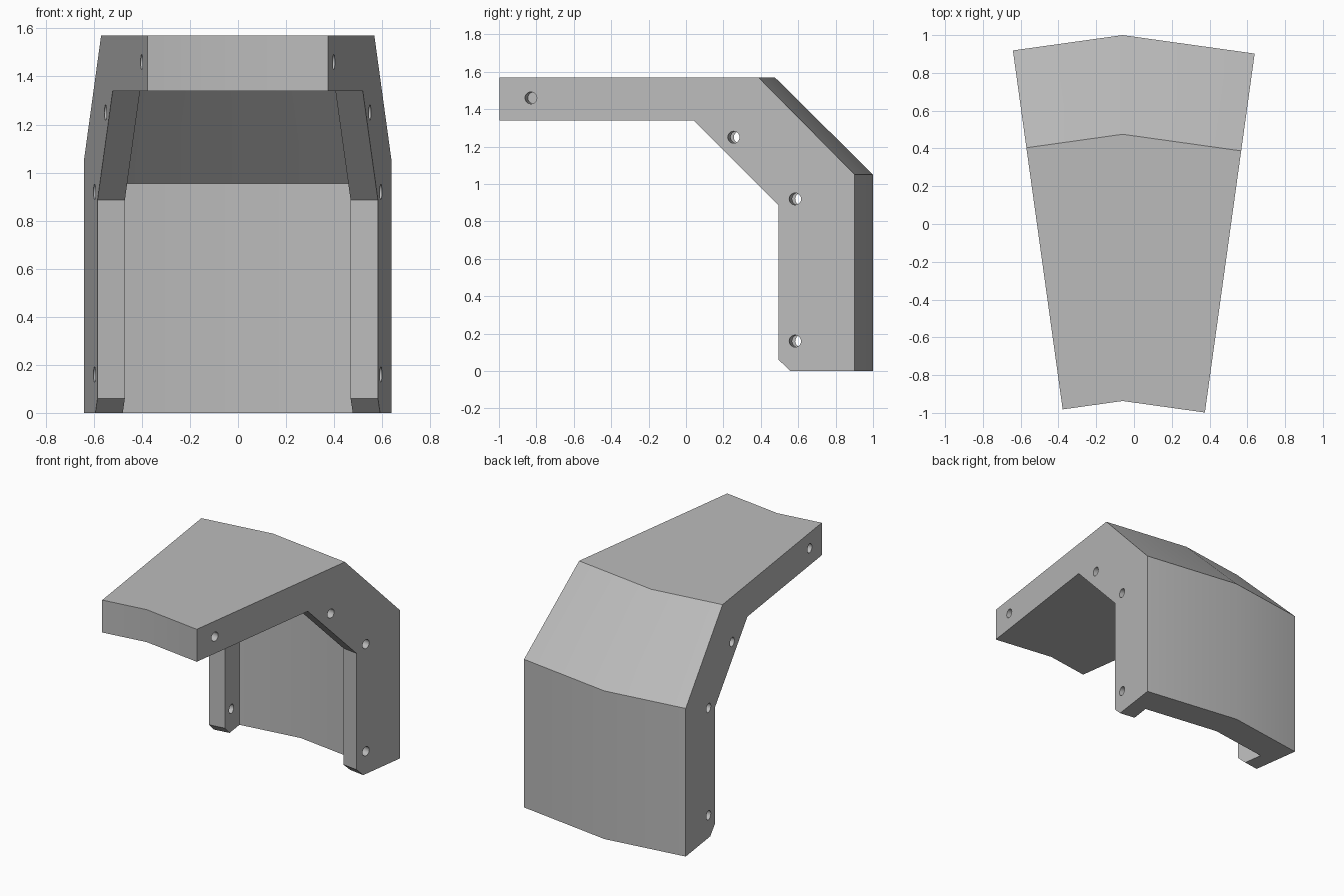
import bpy, bmesh, math
from mathutils import Vector, Matrix

cube = bpy.data.objects.get("Cube")
if cube:
    bpy.data.objects.remove(cube)

RIDGE = -0.06     # x of the bend line that runs through the curved shell
SWEEP = 0.14      # how far the shell falls away from the ridge
TAPER = 0.1387    # outward slope of the side walls
RIB = 0.116       # rib width


def place(ym, z, side, inset=0.0):
    """Point at ridge depth ym on a side wall (-1 or 1), or on the ridge (0)."""
    if side == 0:
        return Vector((RIDGE, ym, z))
    h = (0.375 + TAPER - inset + TAPER * (ym + side * SWEEP * RIDGE)
         ) / (1 + TAPER * SWEEP)
    # the depth falls linearly with the distance from the ridge
    h = (0.375 + TAPER - inset + TAPER * (ym - SWEEP * side * -RIDGE)
         ) / (1 + TAPER * SWEEP)
    x = side * h
    return Vector((x, ym - SWEEP * abs(x - RIDGE), z))


# Section profiles as (depth, height)
outer = [(-0.937, 1.34), (-0.937, 1.57), (0.475, 1.57), (1.0, 1.05), (1.0, 0)]
panel_edge = [(0.79, 0), (0.79, 0.955), (0.405, 1.34)]
rib_edge = [(0.65, 0), (0.585, 0.06), (0.585, 0.885), (0.121, 1.34)]
rib_profile = outer + panel_edge[:1] + rib_edge
panel_profile = outer + panel_edge + rib_edge[-1:]

bm = bmesh.new()


def face(points):
    bm.faces.new([bm.verts.new(p) for p in points])


def strip(profile, a, b):
    """Skin one profile between two stations given as (side, inset)."""
    for p, q in zip(profile, profile[1:] + profile[:1]):
        face([place(*p, *a), place(*q, *a), place(*q, *b), place(*p, *b)])


# Ribbed shell: side ribs, centre panel, step walls and end walls
for s in (-1, 1):
    strip(rib_profile, (s, 0), (s, RIB))
    strip(panel_profile, (s, RIB), (0, 0))
    face([place(*p, s, RIB) for p in panel_edge + rib_edge[::-1]])
    face([place(*p, s) for p in rib_profile])
bmesh.ops.remove_doubles(bm, verts=bm.verts, dist=0.0005)
bmesh.ops.recalc_face_normals(bm, faces=bm.faces)
bmesh.ops.dissolve_limit(bm, angle_limit=math.radians(1),
                         verts=bm.verts, edges=bm.edges)
mesh = bpy.data.meshes.new("guard_shell")
bm.to_mesh(mesh)
bm.free()
shell = bpy.data.objects.new("guard_shell", mesh)
bpy.context.collection.objects.link(shell)

# Bolt holes square to the side walls: the front pair is blind
holes = bmesh.new()
for ym, z, depth in ((-0.765, 1.46, 0.115), (0.34, 1.25, 0.15),
                     (0.675, 0.92, 0.15), (0.675, 0.16, 0.15)):
    for s in (-1, 1):
        normal = Vector((s, -TAPER, 0)).normalized()
        centre = place(ym, z, s) + normal * (0.05 - depth / 2)
        turn = normal.to_track_quat('Z', 'Y').to_matrix().to_4x4()
        bmesh.ops.create_cone(holes, cap_ends=True, segments=20, radius1=0.032,
                              radius2=0.032, depth=depth + 0.1,
                              matrix=Matrix.Translation(centre) @ turn)
hole_mesh = bpy.data.meshes.new("hole_cutter")
holes.to_mesh(hole_mesh)
holes.free()
cutter = bpy.data.objects.new("hole_cutter", hole_mesh)
cutter.hide_render = True
bpy.context.collection.objects.link(cutter)

for o in bpy.context.selected_objects:
    o.select_set(False)
shell.select_set(True)
bpy.context.view_layer.objects.active = shell
mod = shell.modifiers.new("bolt_holes", 'BOOLEAN')
mod.operation = 'DIFFERENCE'
mod.solver = 'EXACT'
mod.object = cutter
bpy.ops.object.modifier_apply(modifier=mod.name)
bpy.data.objects.remove(cutter)

# Plain grey finish
grey = bpy.data.materials.new("plain_grey")
grey.use_nodes = True
colour = (0.5, 0.5, 0.5, 1)
grey.diffuse_color = colour
grey.node_tree.nodes["Principled BSDF"].inputs["Base Color"].default_value = colour
shell.data.materials.clear()
shell.data.materials.append(grey)
bpy.ops.object.shade_smooth_by_angle(angle=math.radians(30))
